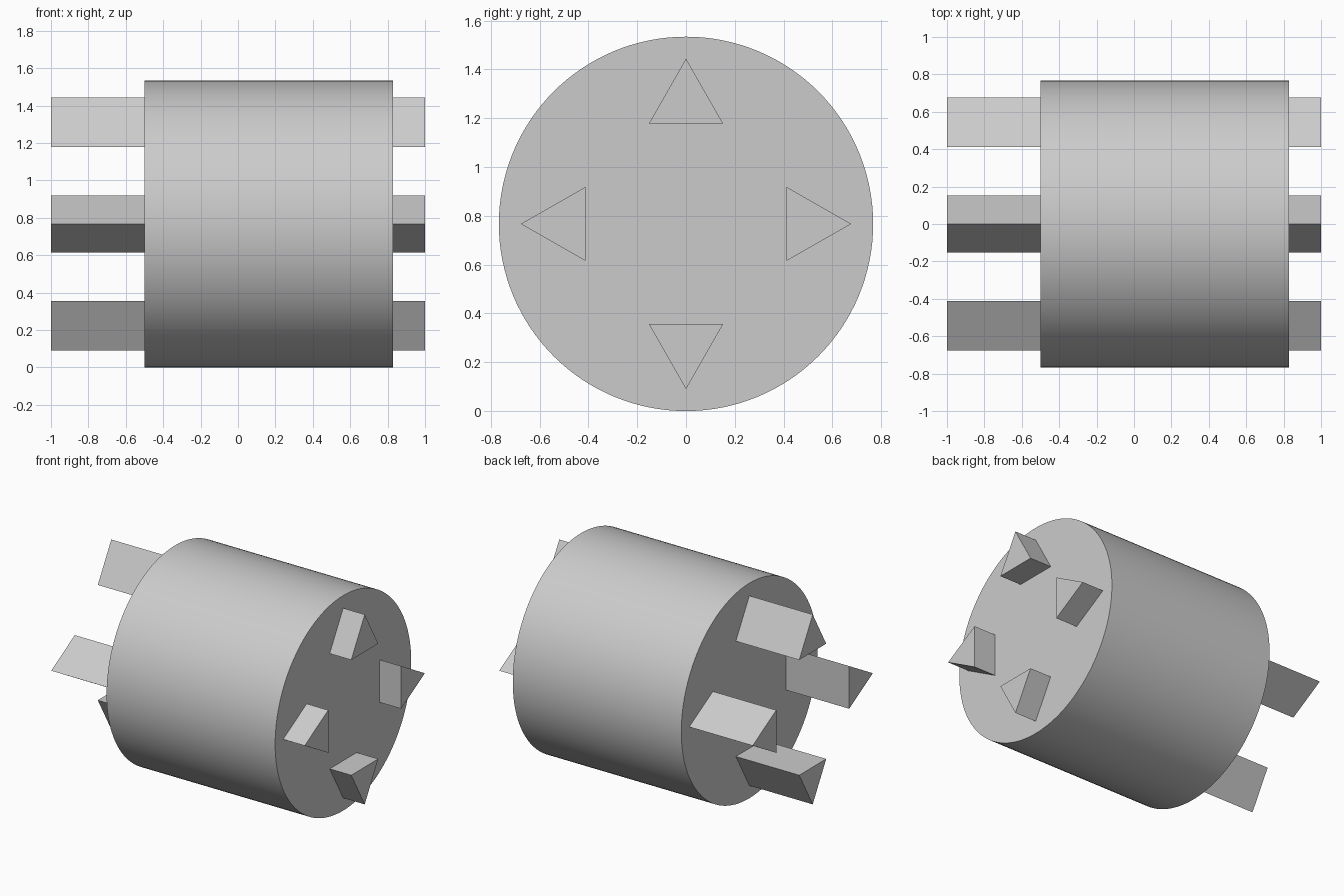
import bpy, bmesh
from math import pi, sin, cos

if "Cube" in bpy.data.objects:
    bpy.data.objects.remove(bpy.data.objects["Cube"])

R = 0.767          # drum radius, also the height of its axis
X0, X1 = -0.5, 0.83


def prism_x(name, profile, x0, x1):
    """Extrude a (y, z) profile along x."""
    bm = bmesh.new()
    face = bm.faces.new([bm.verts.new((x0, y, z)) for y, z in profile])
    ext = bmesh.ops.extrude_face_region(bm, geom=[face], use_keep_orig=True)
    moved = [v for v in ext["geom"] if isinstance(v, bmesh.types.BMVert)]
    bmesh.ops.translate(bm, verts=moved, vec=(x1 - x0, 0, 0))
    bmesh.ops.recalc_face_normals(bm, faces=bm.faces)
    mesh = bpy.data.meshes.new(name)
    bm.to_mesh(mesh)
    bm.free()
    obj = bpy.data.objects.new(name, mesh)
    bpy.context.collection.objects.link(obj)
    return obj


# Drum lying along x
bpy.ops.mesh.primitive_cylinder_add(vertices=128, radius=R, depth=X1 - X0,
                                    location=((X0 + X1) / 2, 0, R),
                                    rotation=(0, pi / 2, 0))
bpy.context.object.name = "drum"
bpy.ops.object.shade_smooth_by_angle()

# Four triangular bars through the drum, points facing outward
for i, side in enumerate(("right", "top", "left", "bottom")):
    a = i * pi / 2
    tri = [(r * cos(a) - t * sin(a), R + r * sin(a) + t * cos(a))
           for r, t in ((0.677, 0), (0.411, 0.152), (0.411, -0.152))]
    prism_x(f"bar_{side}", tri, -1, 1)
